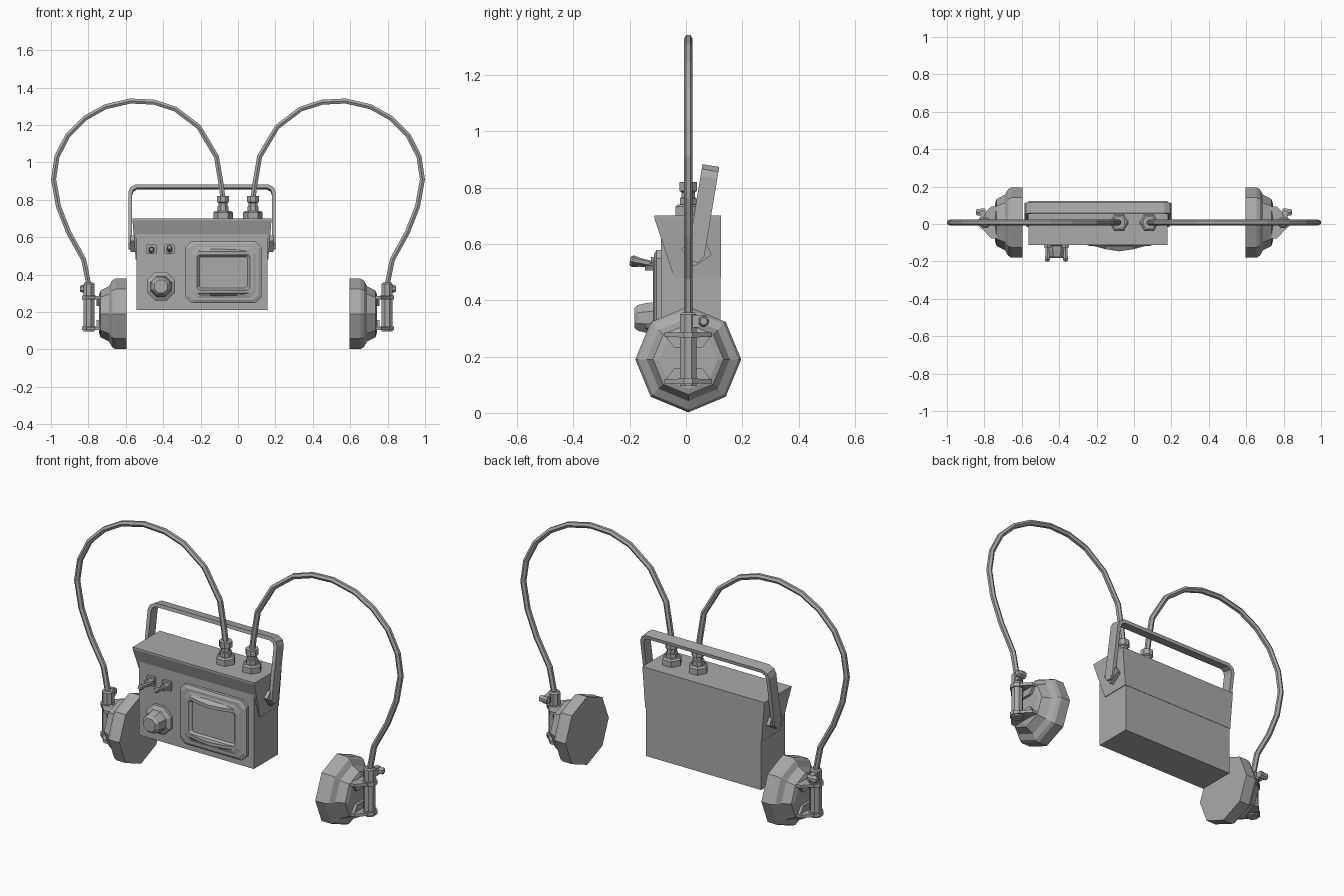
import bpy, bmesh, math
from mathutils import Vector, Matrix

old = bpy.data.objects.get("Cube")
if old:
    bpy.data.objects.remove(old, do_unlink=True)

grey = bpy.data.materials.new("plain grey")
grey.use_nodes = True
COLOUR = (0.4, 0.4, 0.4, 1)
grey.diffuse_color = COLOUR
grey.node_tree.nodes["Principled BSDF"].inputs["Base Color"].default_value = COLOUR


def loft(name, rings, matrix=None):
    """Skin a list of equal-length rings and cap both ends."""
    bm = bmesh.new()
    rows = [[bm.verts.new(p) for p in ring] for ring in rings]
    n = len(rows[0])
    for a, b in zip(rows, rows[1:]):
        for i in range(n):
            j = (i + 1) % n
            bm.faces.new((a[i], a[j], b[j], b[i]))
    bm.faces.new(rows[0])
    bm.faces.new(rows[-1])
    bmesh.ops.recalc_face_normals(bm, faces=bm.faces)
    if matrix:
        bm.transform(matrix)
    me = bpy.data.meshes.new(name)
    bm.to_mesh(me)
    bm.free()
    me.materials.append(grey)
    ob = bpy.data.objects.new(name, me)
    bpy.context.collection.objects.link(ob)
    return ob


def lathe(name, profile, centre, axis, sides=8, phase=0.0):
    """Profile of (distance along axis, radius) spun round an axis."""
    c, ax = Vector(centre), Vector(axis).normalized()
    u = Vector((0, 0, 1)) if abs(ax.z) < 0.9 else Vector((1, 0, 0))
    u = (u - ax * u.dot(ax)).normalized()
    v = ax.cross(u)
    angles = [phase + math.tau * i / sides for i in range(sides)]
    return loft(name, [[c + ax * d + (u * math.cos(a) + v * math.sin(a)) * r
                        for a in angles] for d, r in profile])


def rect(x0, x1, y0, y1, z):
    return [(x0, y0, z), (x1, y0, z), (x1, y1, z), (x0, y1, z)]


def panel(x0, x1, z0, z1, c, y):
    """Chamfered rectangle in the front plane."""
    return [(x0 + c, y, z0), (x1 - c, y, z0), (x1, y, z0 + c), (x1, y, z1 - c),
            (x1 - c, y, z1), (x0 + c, y, z1), (x0, y, z1 - c), (x0, y, z0 + c)]


# Case and its tapered cap
loft("case_body", [rect(-0.543, 0.158, -0.088, 0.122, z) for z in (0.212, 0.69)])
loft("case_cap", [rect(-0.547, 0.162, -0.042, 0.124, 0.48),
                  rect(-0.564, 0.179, -0.112, 0.124, 0.69),
                  rect(-0.564, 0.179, -0.112, 0.124, 0.70)])

# Screen: frame with recessed middle, glass and two peaked visors
loft("screen_frame", [panel(-0.28, 0.125, 0.248, 0.578, 0.03, -0.08),
                      panel(-0.28, 0.125, 0.248, 0.578, 0.03, -0.105),
                      panel(-0.265, 0.11, 0.263, 0.563, 0.03, -0.113),
                      panel(-0.25, 0.095, 0.275, 0.548, 0.03, -0.113),
                      panel(-0.235, 0.08, 0.29, 0.533, 0.03, -0.118),
                      panel(-0.218, 0.063, 0.315, 0.508, 0.012, -0.118),
                      panel(-0.205, 0.05, 0.328, 0.495, 0.008, -0.104)])
for name, z0, z1 in (("upper_visor", 0.505, 0.54), ("lower_visor", 0.283, 0.318)):
    back, front = (z1, z0) if z0 > 0.4 else (z0, z1)
    loft(name, [[(x, -0.11, back), (x, y, (z0 + z1) / 2), (x, y, front), (x, -0.11, front)]
                for x, y in ((-0.225, -0.115), (-0.15, -0.135), (-0.077, -0.146),
                             (-0.005, -0.135), (0.07, -0.115))])

# Knob
lathe("knob", [(0, 0.082), (0.02, 0.082), (0.032, 0.06), (0.05, 0.058),
               (0.085, 0.05), (0.098, 0.038)],
      (-0.412, -0.085, 0.337), (0, -1, 0), 8, math.pi / 8)

# Toggle switches
for name, x, lift in (("left_toggle", -0.366, 0.22), ("right_toggle", -0.463, 0.1)):
    loft(name + "_plate", [panel(x - 0.026, x + 0.026, 0.51, 0.56, 0.003, y)
                           for y in (-0.08, -0.102)])
    lathe(name + "_nut", [(0, 0.021), (0.035, 0.021)], (x, -0.09, 0.532), (0, -1, 0), 6)
    lathe(name + "_lever", [(0, 0.01), (0.06, 0.012), (0.085, 0.016), (0.095, 0.01)],
          (x, -0.105, 0.525), (0, -1, lift), 6)

# Carrying handle, tilted back about its pivots
mid = -0.1925
tilt = Matrix.Translation((mid, 0.038, 0.575)) @ Matrix.Rotation(-0.165, 4, 'X')
half = [(0.394, -0.04, 0.374, -0.04, 0.012), (0.394, -0.015, 0.374, -0.015, 0.03),
        (0.394, 0.265, 0.374, 0.257, 0.03), (0.384, 0.29, 0.367, 0.277, 0.03),
        (0.355, 0.307, 0.348, 0.288, 0.03)]
path = [(1,) + h for h in half] + [(-1,) + h for h in reversed(half)]
loft("handle", [[(s * xo, -w, zo), (s * xo, w, zo), (s * xi, w, zi), (s * xi, -w, zi)]
                for s, xo, zo, xi, zi, w in path], tilt)
for s, side in ((1, "left"), (-1, "right")):
    loft(side + "_handle_pivot",
         [[(s * x, y, z) for y, z in ((0, -0.056), (0.055, -0.005), (0.03, 0.03),
                                      (-0.03, 0.03), (-0.055, -0.005))]
          for x in (0.345, 0.382)], tilt)

# Cables, sockets and earpieces, mirrored on both sides
CABLE = [(0.08, 0.80), (0.09, 0.88), (0.115, 1.03), (0.21, 1.19), (0.335, 1.285),
         (0.45, 1.322), (0.575, 1.328), (0.71, 1.297), (0.82, 1.235), (0.91, 1.145),
         (0.968, 1.03), (0.986, 0.91), (0.96, 0.765), (0.905, 0.625), (0.825, 0.48),
         (0.797, 0.34)]
YC, ZC = 0.008, 0.19
for s, side in ((1, "left"), (-1, "right")):
    # Cable tube: each ring lies across the local direction of the path
    rings = []
    for i, (x, z) in enumerate(CABLE):
        a, b = CABLE[max(i - 1, 0)], CABLE[min(i + 1, len(CABLE) - 1)]
        t = Vector((b[0] - a[0], 0, b[1] - a[1])).normalized()
        nrm = Vector((t.z, 0, -t.x))
        ring = []
        for k in range(6):
            ang = math.tau * k / 6
            p = Vector((x, YC, z)) + (nrm * math.sin(ang) + Vector((0, math.cos(ang), 0))) * 0.0155
            ring.append((s * p.x, p.y, p.z))
        rings.append(ring)
    loft(side + "_cable", rings)

    # Socket: hex nut, collar and flared plug
    lathe(side + "_socket_nut", [(0, 0.052), (0.034, 0.052), (0.042, 0.042)],
          (s * 0.08, YC, 0.698), (0, 0, 1), 6)
    lathe(side + "_socket_plug", [(0, 0.032), (0.065, 0.032), (0.067, 0.025),
                                  (0.085, 0.025), (0.09, 0.034), (0.122, 0.034)],
          (s * 0.08, YC, 0.698), (0, 0, 1), 8, math.pi / 8)

    # Ear cup
    lathe(side + "_ear_cup", [(0.597, 0.188), (0.655, 0.188), (0.673, 0.178),
                              (0.69, 0.148), (0.735, 0.125), (0.742, 0.105)],
          (0, YC, ZC), (s, 0, 0), 8)

    # Bracket: arms, foot pads, rings and upright pole
    for end, z, d in (("upper", 0.277, -1), ("lower", 0.113, 1)):
        loft(f"{side}_{end}_arm", [[(s * 0.735, YC - 0.085, zz), (s * 0.735, YC + 0.085, zz),
                                    (s * 0.765, YC + 0.085, zz), (s * 0.815, YC + 0.03, zz),
                                    (s * 0.815, YC - 0.03, zz), (s * 0.765, YC - 0.085, zz)]
                                   for zz in (z - 0.008, z + 0.008)])
        loft(f"{side}_{end}_foot", [[(s * x, YC + y, z + d * h) for y, h in
                                     ((-0.085, 0), (0.085, 0), (0.05, 0.045), (-0.05, 0.045))]
                                    for x in (0.735, 0.757)])
        lathe(f"{side}_{end}_ring", [(-0.01, 0.04), (0.01, 0.04)],
              (s * 0.797, YC, z), (0, 0, 1), 8, math.pi / 8)
    lathe(side + "_pole", [(0.095, 0.031), (0.35, 0.031), (0.357, 0.024)],
          (s * 0.797, YC, 0), (0, 0, 1), 8, math.pi / 8)

    # Clamp tab with its bolt
    loft(side + "_clamp_tab", [[(s * x, y, z) for y, z in ((0, 0.3), (0.07, 0.306),
                                                           (0.083, 0.325), (0.07, 0.345), (0, 0.35))]
                               for x in (0.797, 0.822)])
    lathe(side + "_clamp_bolt", [(-0.022, 0.02), (0.022, 0.02), (0.03, 0.014)],
          (s * 0.815, 0.063, 0.325), (s, 0, 0), 6)
